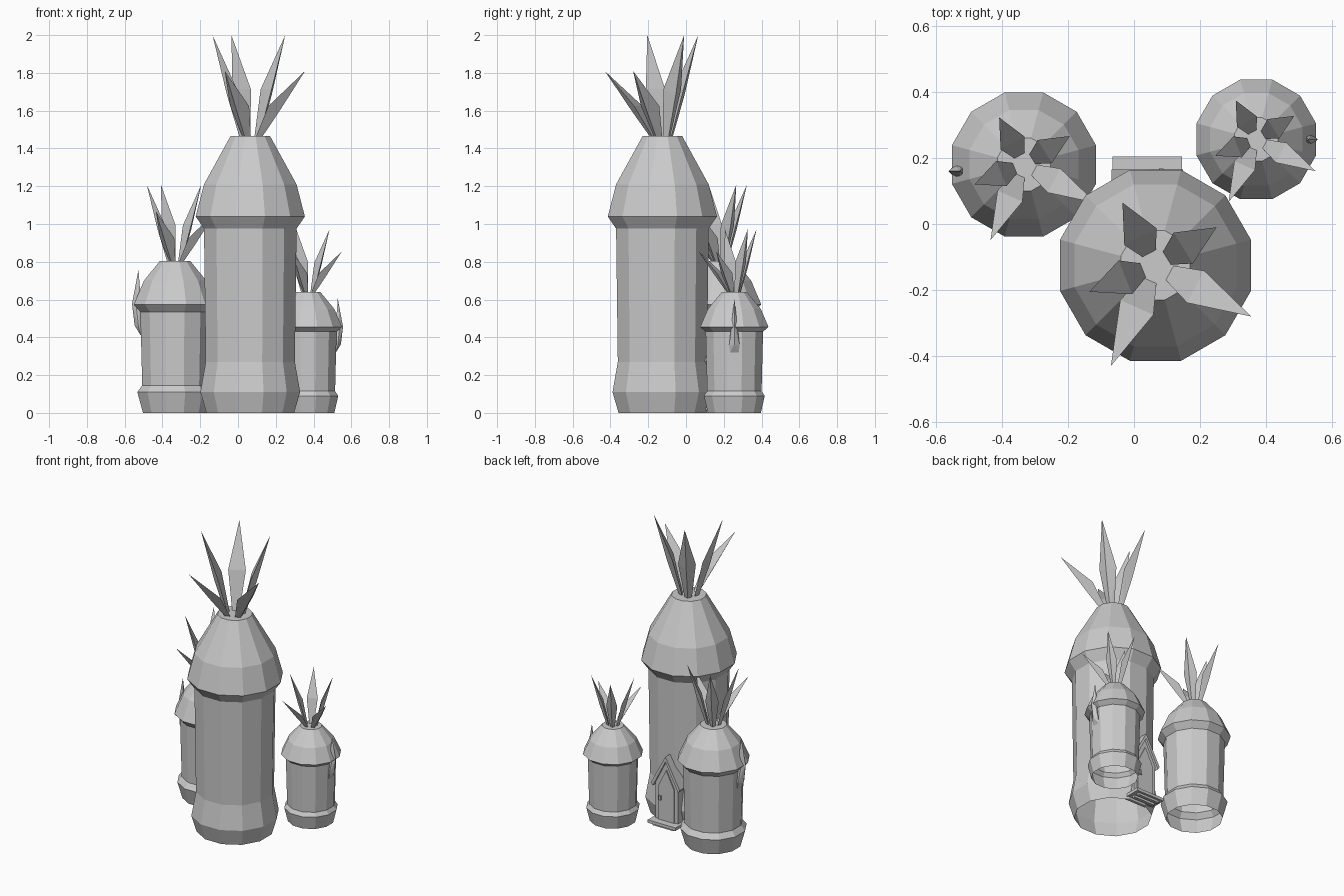
import bpy, bmesh
from math import cos, sin, pi, radians
from mathutils import Vector

cube = bpy.data.objects.get("Cube")
if cube:
    bpy.data.objects.remove(cube, do_unlink=True)

grey = bpy.data.materials.new("stone_grey")
grey.use_nodes = True
COLOUR = (0.6, 0.6, 0.6, 1)
grey.diffuse_color = COLOUR
grey.node_tree.nodes["Principled BSDF"].inputs["Base Color"].default_value = COLOUR


def finish(name, bm):
    bmesh.ops.recalc_face_normals(bm, faces=bm.faces[:])
    mesh = bpy.data.meshes.new(name)
    bm.to_mesh(mesh)
    bm.free()
    mesh.materials.append(grey)
    obj = bpy.data.objects.new(name, mesh)
    bpy.context.scene.collection.objects.link(obj)
    return obj


def tower(name, cx, cy, profile, sides=12):
    """Faceted shell, open below, from (apothem, height) pairs."""
    bm = bmesh.new()
    rings = []
    for apothem, z in profile:
        r = apothem / cos(pi / sides)
        angles = [2 * pi * (i + 0.5) / sides for i in range(sides)]
        rings.append([bm.verts.new((cx + r * cos(a), cy + r * sin(a), z)) for a in angles])
    for low, high in zip(rings, rings[1:]):
        for i in range(sides):
            j = (i + 1) % sides
            bm.faces.new((low[i], low[j], high[j], high[i]))
    bm.faces.new(rings[-1])
    finish(name, bm)


def hull(name, points):
    bm = bmesh.new()
    for p in points:
        bm.verts.new(p)
    bmesh.ops.convex_hull(bm, input=bm.verts[:])
    bmesh.ops.dissolve_limit(bm, angle_limit=radians(1), verts=bm.verts[:], edges=bm.edges[:])
    return finish(name, bm)


def prism(name, outline, y0, y1):
    """Extrude an x-z outline along y."""
    bm = bmesh.new()
    face = bm.faces.new([bm.verts.new((x, y0, z)) for x, z in outline])
    out = bmesh.ops.extrude_face_region(bm, geom=[face])
    moved = [v for v in out["geom"] if isinstance(v, bmesh.types.BMVert)]
    bmesh.ops.translate(bm, verts=moved, vec=(0, y1 - y0, 0))
    return finish(name, bm)


# Leaf tips relative to the crown centre, for the largest tower
TIPS = [(-0.135, -0.305, 0.35), (0.29, -0.155, 0.35), (0.185, 0.115, 0.54),
        (-0.1, 0.19, 0.54), (-0.2, -0.08, 0.54)]


def crown(name, cx, cy, z, s):
    centre = Vector((cx, cy, z))
    for n, t in enumerate(TIPS):
        tip = Vector(t)
        out = Vector((tip.x, tip.y, 0)).normalized()
        side = Vector((-out.y, out.x, 0))
        base = out * 0.035 + Vector((0, 0, -0.02))
        mid = base.lerp(tip, 0.35)
        mid.z = tip.z * 0.47
        local = [tip, mid + side * 0.055, mid - side * 0.055,
                 mid + out * 0.035 - Vector((0, 0, 0.03)),
                 base + side * 0.02, base - side * 0.02, base + out * 0.02]
        hull(f"{name}_leaf_{n + 1}", [centre + p * s for p in local])


# Three towers with domed tops and leaf crowns
tower("main_tower", 0.065, -0.125,
      [(0.232, 0), (0.264, 0.11), (0.236, 0.27), (0.245, 0.975),
       (0.289, 1.04), (0.245, 1.21), (0.105, 1.465)])
tower("left_tower", -0.333, 0.18,
      [(0.17, 0), (0.2, 0.11), (0.174, 0.145), (0.184, 0.535),
       (0.218, 0.575), (0.165, 0.7), (0.08, 0.805)])
tower("right_tower", 0.37, 0.256,
      [(0.14, 0), (0.161, 0.09), (0.144, 0.115), (0.152, 0.43),
       (0.181, 0.455), (0.14, 0.55), (0.066, 0.64)])
crown("main", 0.065, -0.125, 1.46, 1)
crown("left", -0.333, 0.18, 0.803, 0.75)
crown("right", 0.37, 0.256, 0.638, 0.62)


# Teardrop ornaments on the outer sides of the small towers
def teardrop(name, cx, cy, z, sign, s):
    local = [(0.255, 0, 0.46), (0.3, 0, 0.22), (0.282, 0, 0.07)]
    for w in (-1, 1):
        local += [(0.272, w * 0.025, 0.22), (0.255, w * 0.045, 0.06),
                  (0.24, w * 0.038, 0), (0.225, w * 0.03, 0.06)]
    hull(name, [(cx + sign * x * s, cy + y * s, z + h * s) for x, y, h in local])


teardrop("left_teardrop", -0.333, 0.16, 0.41, -1, 0.76)
teardrop("right_teardrop", 0.37, 0.256, 0.32, 1, 0.62)

# Pointed door at the back of the main tower
DX = 0.04


def gable(half, low, eave, apex):
    return [(DX - half, low), (DX + half, low), (DX + half, eave), (DX, apex), (DX - half, eave)]


prism("door_frame", gable(0.085, 0.03, 0.28, 0.44), 0.05, 0.15)
prism("door_panel", gable(0.06, 0.03, 0.26, 0.38), 0.15, 0.158)
for sign, label in ((-1, "right"), (1, "left")):
    prism(f"door_roof_{label}",
          [(DX, 0.44), (DX, 0.475), (DX + sign * 0.108, 0.275), (DX + sign * 0.095, 0.255)],
          0.05, 0.165)
prism("door_handle", [(DX + 0.035, 0.17), (DX + 0.05, 0.17), (DX + 0.05, 0.2), (DX + 0.035, 0.2)],
      0.15, 0.168)

# Door step on two bearers
prism("step_board", [(DX - 0.105, 0.015), (DX + 0.105, 0.015),
                     (DX + 0.105, 0.035), (DX - 0.105, 0.035)], 0.1, 0.205)
for n, y in enumerate((0.13, 0.17)):
    prism(f"step_bearer_{n + 1}", [(DX - 0.08, 0), (DX + 0.08, 0),
                                   (DX + 0.08, 0.015), (DX - 0.08, 0.015)], y, y + 0.02)
